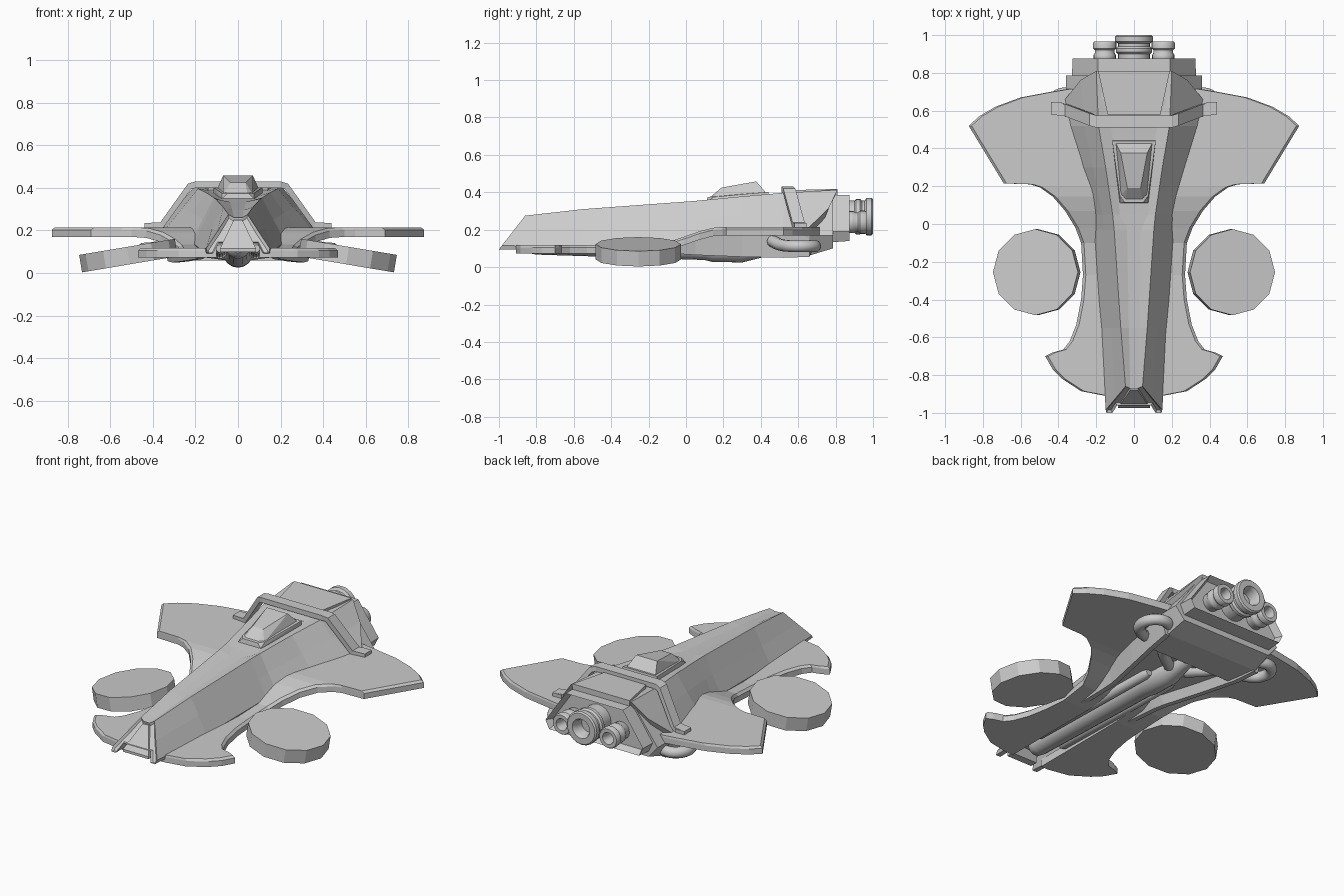
import bpy, bmesh, math
from mathutils import Vector

if "Cube" in bpy.data.objects:
    bpy.data.objects.remove(bpy.data.objects["Cube"])


def finish(name, bm, smooth=False):
    bmesh.ops.recalc_face_normals(bm, faces=bm.faces)
    me = bpy.data.meshes.new(name)
    bm.to_mesh(me)
    bm.free()
    ob = bpy.data.objects.new(name, me)
    bpy.context.collection.objects.link(ob)
    if smooth:
        shade(ob)
    return ob


def shade(ob):
    bpy.ops.object.select_all(action='DESELECT')
    ob.select_set(True)
    bpy.context.view_layer.objects.active = ob
    bpy.ops.object.shade_smooth_by_angle(angle=math.radians(40))


def loft(name, rings, smooth=False, inset_ends=(), depth=-0.012, rim=0.012):
    """Skin closed rings, cap both ends, optionally recess chosen caps."""
    bm = bmesh.new()
    vs = [[bm.verts.new(p) for p in r] for r in rings]
    n = len(rings[0])
    for a, b in zip(vs, vs[1:]):
        for i in range(n):
            bm.faces.new((a[i], a[(i + 1) % n], b[(i + 1) % n], b[i]))
    caps = [bm.faces.new(vs[0]), bm.faces.new(vs[-1])]
    bmesh.ops.recalc_face_normals(bm, faces=bm.faces)
    for e in inset_ends:
        bmesh.ops.inset_individual(bm, faces=[caps[e]], thickness=rim, depth=depth)
    return finish(name, bm, smooth)


def hull_of(name, pts):
    bm = bmesh.new()
    for x, y, z in pts:
        for s in (-1, 1):
            bm.verts.new((s * x, y, z))
    bmesh.ops.convex_hull(bm, input=bm.verts)
    bmesh.ops.dissolve_limit(bm, angle_limit=0.02, verts=bm.verts, edges=bm.edges)
    return finish(name, bm)


def both(half):
    return half + [(-x, y, z) for x, y, z in reversed(half)]


def round_y(name, profile, x=0, segs=16):
    """Round body along y from (y, radius, centre z) stations."""
    rings = [[(x + r * math.cos(2 * math.pi * i / segs), y,
               z + r * math.sin(2 * math.pi * i / segs)) for i in range(segs)]
             for y, r, z in profile]
    return loft(name, rings, True)


# Fuselage: y, channel x, top x, top z, mid x, mid z, bottom x, bottom z
stations = [(-1, .02, .045, .275, .15, .115, .145, .095),
            (-.55, .027, .07, .31, .175, .11, .165, .085),
            (-.03, .037, .105, .348, .21, .14, .19, .07),
            (.05, .075, .113, .354, .22, .15, .2, .065),
            (.3, .1, .15, .378, .285, .19, .26, .055),
            (.52, .118, .188, .397, .335, .215, .31, .05),
            (.66, .15, .2, .413, .365, .215, .33, .055)]
rings = []
for k, (y, xi, xt, zt, xm, zm, xb, zb) in enumerate(stations):
    half = [(xi, zt - .014), (xt, zt), ((xt + xm) / 2, (zt + zm) / 2), (xm, zm),
            (xb, zb), (xb - .03, zb), (xb - .055, zb + .05)]
    ring = []
    for x, z in half:
        yy = y
        if k == 0:
            yy = -1 + .14 * (z - .095) / .18
        if k == len(stations) - 1:
            yy = y + .15 * max(0, (z - .215) / .198) ** .55
        ring.append((x, yy, z))
    rings.append(both(ring))
loft("fuselage", rings, inset_ends=(0,))

# Wing plates: outer edge stations from front fin to rear wing
edge = [(.15, -.91), (.28, -.885), (.38, -.82), (.43, -.77), (.47, -.7), (.43, -.68),
        (.375, -.665), (.34, -.62), (.305, -.53), (.28, -.4), (.27, -.27), (.28, -.1),
        (.31, -.02), (.365, .07), (.43, .145), (.5, .195), (.55, .21), (.69, .215),
        (.875, .52), (.82, .57), (.735, .62), (.6, .67), (.44, .7), (.35, .715)]


def wing_z(y):
    t = min(1, max(0, (y + .2) / .4))
    return .118 + .097 * t * t * (3 - 2 * t)


for s, side in ((1, "right"), (-1, "left")):
    rings = []
    for x, y in edge:
        z, t = wing_z(y), .045
        rings.append([(s * .1, y, z), (s * (x - .015), y, z),
                      (s * x, y, z - .012), (s * x, y, z - t), (s * .1, y, z - t)])
    loft(side + "_wing", rings)

    # Tilted lift discs
    bpy.ops.mesh.primitive_cylinder_add(vertices=12, radius=.228, depth=.083,
                                        location=(s * .515, -.255, .082),
                                        rotation=(0, s * math.radians(9.5), 0))
    bpy.context.object.name = side + "_lift_disc"

    # Exhaust pipe loop below the wing
    cu = bpy.data.curves.new(side + "_pipe", 'CURVE')
    cu.dimensions = '3D'
    cu.bevel_depth = .032
    cu.bevel_resolution = 3
    cu.resolution_u = 5
    cu.use_fill_caps = True
    path = [(.05, .36, .09), (.16, .44, .105), (.27, .62, .112), (.35, .69, .112),
            (.425, .66, .112), (.435, .57, .112), (.38, .51, .118), (.3, .46, .14)]
    sp = cu.splines.new('BEZIER')
    sp.bezier_points.add(len(path) - 1)
    for bp, (x, y, z) in zip(sp.bezier_points, path):
        bp.co = (s * x, y, z)
        bp.handle_left_type = bp.handle_right_type = 'AUTO'
    ob = bpy.data.objects.new(side + "_pipe", cu)
    bpy.context.collection.objects.link(ob)
    bpy.ops.object.select_all(action='DESELECT')
    ob.select_set(True)
    bpy.context.view_layer.objects.active = ob
    bpy.ops.object.convert(target='MESH')
    shade(bpy.context.object)

    # Slim belly tube beside the main tank
    round_y(side + "_belly_tube", [(-.72, .018, .115), (-.7, .028, .115),
                                   (.2, .028, .095), (.23, .018, .095)], s * .085, 12)

# Main belly tank
round_y("belly_tank", [(-.86, .03, .125), (-.84, .05, .125), (-.8, .058, .125),
                       (.1, .062, .1), (.14, .07, .098), (.3, .07, .095),
                       (.42, .045, .1), (.5, .035, .1)])

# Rear body and recessed engine housing
def section(y, *pts):
    return both([(x, y, z) for x, z in pts])


loft("rear_body", [section(.48, (.16, .38), (.3, .18), (.28, .06)),
                   section(.66, (.19, .4), (.36, .17), (.31, .062)),
                   section(.785, (.19, .4), (.36, .17), (.3, .1))])
loft("engine_housing", [section(.74, (.19, .385), (.33, .19), (.3, .13)),
                        section(.875, (.19, .385), (.325, .19), (.3, .14))],
     inset_ends=(1,), depth=-.04, rim=.022)
hull_of("rear_top_panel", [(.14, .58, .412), (.19, .81, .418), (.14, .58, .38),
                           (.19, .81, .38)])

# Three ringed thrusters with hollow nozzles
base = [(.8, .85), (.9, .85), (.91, .95), (.93, .95), (.94, .85), (.955, .85), (.965, 1),
        (.992, 1), (1, .92), (1, .58), (.98, .48), (.93, .45)]
for name, x, z, r, back in (("centre_thruster", 0, .27, .1, 0),
                            ("right_thruster", .155, .24, .062, -.035),
                            ("left_thruster", -.155, .24, .062, -.035)):
    round_y(name, [(y + back, f * r, z) for y, f in base], x, 20)

# Strap clamped over the fuselage
rings = []
for x, y, z, nx, nz in ((.44, .615, .235, 0, 1), (.365, .605, .238, .4, .9),
                        (.235, .555, .42, .5, .85), (.2, .545, .43, 0, 1)):
    rings.append([(x, y - .035, z), (x, y + .03, z),
                  (x - nx * .03, y + .03, z - nz * .03),
                  (x - nx * .03, y - .035, z - nz * .03)])
rings += [[(-x, y, z) for x, y, z in r] for r in reversed(rings)]
loft("hull_strap", rings)
for s, side in ((1, "right"), (-1, "left")):
    bpy.ops.mesh.primitive_cube_add(size=1, location=(s * .41, .612, .205))
    ob = bpy.context.object
    ob.name = side + "_strap_foot"
    ob.scale = (.06, .065, .06)

# Canopy frame and glass
hull_of("canopy_frame", [(.115, .445, .36), (.115, .44, .402), (.05, .11, .35),
                         (.05, .115, .375), (.075, .11, .35), (.075, .15, .375)])
hull_of("canopy", [(.1, .435, .39), (.07, .375, .458), (.035, .19, .425),
                   (.045, .125, .37), (.07, .15, .37)])

# Nose panel in the front opening
hull_of("nose_panel", [(.02, -.88, .25), (.085, -.975, .115), (.085, -.975, .1),
                       (.02, -.84, .25), (.085, -.93, .1)])
